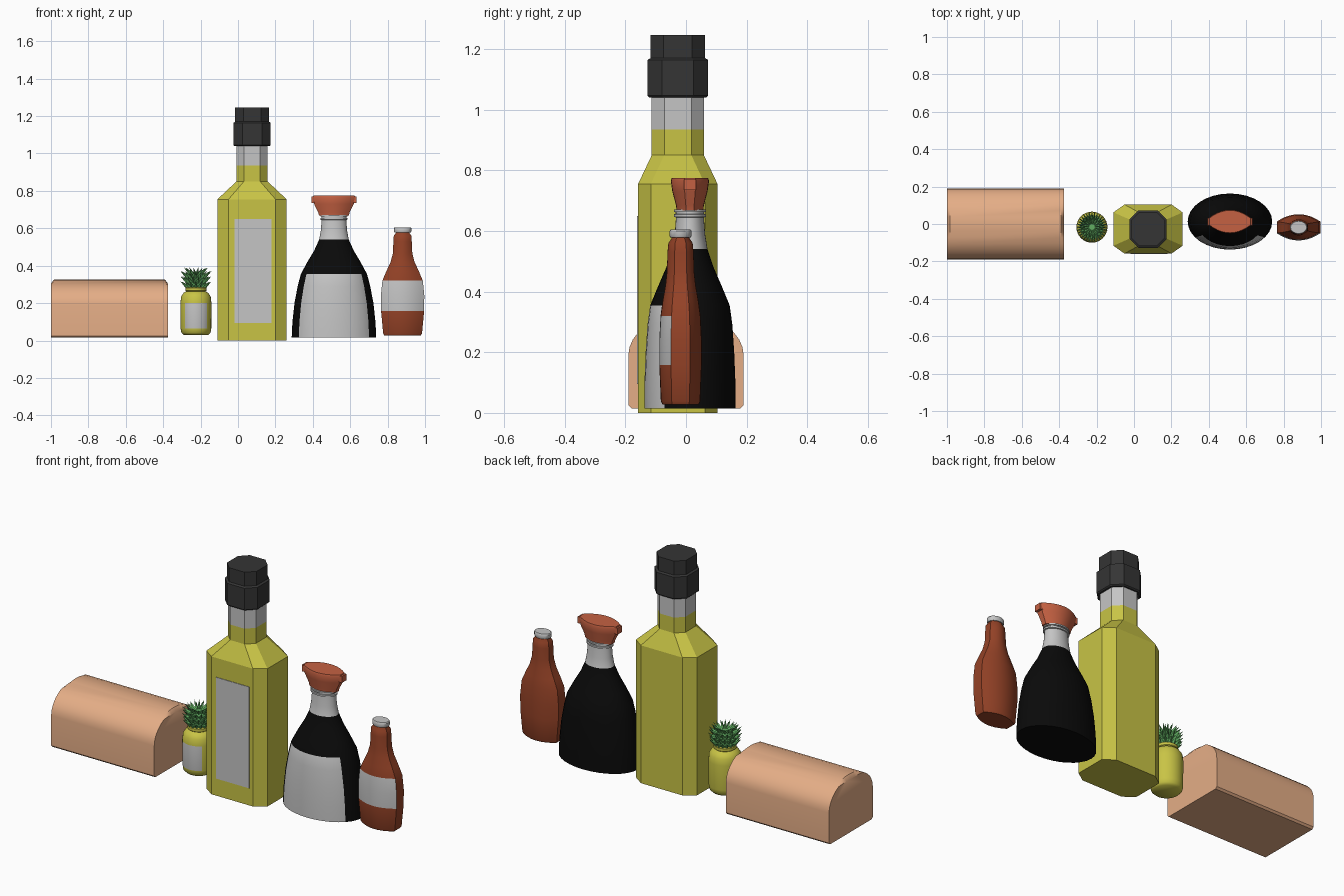
import bpy, bmesh, math
from mathutils import Vector, Matrix

old = bpy.data.objects.get("Cube")
if old:
    bpy.data.objects.remove(old, do_unlink=True)


def material(name, r, g, b):
    m = bpy.data.materials.new(name)
    m.use_nodes = True
    m.diffuse_color = (r, g, b, 1)
    bsdf = next(n for n in m.node_tree.nodes if n.type == 'BSDF_PRINCIPLED')
    bsdf.inputs["Base Color"].default_value = (r, g, b, 1)
    return m


TAN = material("tan crust", .78, .42, .24)
YELLOW = material("olive yellow", .58, .55, .06)
GREEN = material("leaf green", .12, .42, .12)
GREY = material("light grey", .56, .56, .56)
DARK = material("charcoal", .035, .035, .035)
BLACK = material("black", .003, .003, .003)
RED = material("brick red", .56, .12, .055)
BROWN = material("sauce brown", .30, .055, .02)


def finish(name, bm, mats, smooth=None):
    bmesh.ops.recalc_face_normals(bm, faces=bm.faces)
    me = bpy.data.meshes.new(name)
    bm.to_mesh(me)
    bm.free()
    for m in mats:
        me.materials.append(m)
    ob = bpy.data.objects.new(name, me)
    bpy.context.collection.objects.link(ob)
    if smooth:
        bpy.ops.object.select_all(action='DESELECT')
        ob.select_set(True)
        bpy.context.view_layer.objects.active = ob
        bpy.ops.object.shade_smooth_by_angle(angle=math.radians(smooth))
    return ob


# Unit cross-sections
def ellipse(n=32):
    return [(math.cos(2 * math.pi * i / n), math.sin(2 * math.pi * i / n)) for i in range(n)]


def octagon(k):
    return [(1, -k), (1, k), (k, 1), (-k, 1), (-1, k), (-1, -k), (-k, -1), (k, -1)]


def lens(end, n=10):
    # two shallow arcs joined by narrow flat ends
    half = [(1 - 2 * i / n, 1 - (1 - end) * abs(1 - 2 * i / n) ** 2) for i in range(n + 1)]
    return half + [(-x, -y) for x, y in half]


def loft(name, centre, rings, shape, bands, label=None, smooth=35):
    """rings: (z, half x, half y[, own shape]); bands: material per band;
    label: (material, band indices, front limit)."""
    mats = list(dict.fromkeys(bands + ([label[0]] if label else [])))
    bm = bmesh.new()
    loops = []
    for z, hx, hy, *own in rings:
        section = own[0] if own else shape
        loops.append([bm.verts.new((centre[0] + u * hx, centre[1] + v * hy, z)) for u, v in section])
    n = len(shape)
    for b, (lo, hi) in enumerate(zip(loops, loops[1:])):
        for i in range(n):
            j = (i + 1) % n
            f = bm.faces.new((lo[i], lo[j], hi[j], hi[i]))
            mid = (shape[i][1] + shape[j][1]) / 2
            tagged = label and b in label[1] and mid < -label[2]
            f.material_index = mats.index(label[0] if tagged else bands[b])
    bm.faces.new(loops[0]).material_index = mats.index(bands[0])
    bm.faces.new(loops[-1]).material_index = mats.index(bands[-1])
    return finish(name, bm, mats, smooth)


def box(name, lo, hi, mat):
    bm = bmesh.new()
    lo, hi = Vector(lo), Vector(hi)
    bmesh.ops.create_cube(bm, size=1, matrix=Matrix.Translation((lo + hi) / 2) @ Matrix.Diagonal((*(hi - lo), 1)))
    return finish(name, bm, [mat])


# Bread loaf: arched section, upper rim pulled in slightly at the ends
arch = [(-.18, .015), (-.19, .025)]
for i in range(17):
    a = math.pi * i / 16
    arch.append((-.19 * math.cos(a), .19 + .135 * math.sin(a)))
arch += [(.19, .025), (.18, .015)]
bm = bmesh.new()
stations = []
for x, top in ((-1, .305), (-.985, 1), (-.39, 1), (-.375, .305)):
    stations.append([bm.verts.new((x, y, min(z, top))) for y, z in arch])
for a, b in zip(stations, stations[1:]):
    for i in range(len(arch)):
        j = (i + 1) % len(arch)
        bm.faces.new((a[i], a[j], b[j], b[i]))
bm.faces.new(stations[0])
bm.faces.new(stations[-1])
finish("bread_loaf", bm, [TAN], 40)

# Pineapple jar
jar = (-.225, -.017)
loft("pineapple_jar", jar,
     [(z, r, r) for z, r in ((.03, .066), (.042, .078), (.065, .082), (.2, .083), (.235, .079),
                             (.255, .066), (.263, .052), (.267, .057), (.282, .057), (.286, .048))],
     ellipse(), [YELLOW] * 9, (GREY, [2], .7), 50)
loft("crown_core", jar, [(.28, .045, .045), (.33, .05, .05), (.36, .03, .03)], ellipse(16), [GREEN] * 2)

# Crown leaves: rings of outward pointing spikes
bm = bmesh.new()
for tier, (z, r, out, up) in enumerate(((.283, .04, .042, .032), (.31, .04, .045, .034),
                                        (.335, .038, .045, .036), (.35, .02, .045, .04))):
    for k in range(16):
        turn = Matrix.Rotation(math.tau * (k + tier % 2 / 2) / 16, 4, 'Z')
        place = Matrix.Translation((*jar, z)) @ turn
        pts = [(r, -.011, 0), (r + .012, 0, -.006), (r, .011, 0), (r - .004, 0, .012), (r + out, 0, up)]
        vs = [bm.verts.new(place @ Vector(p)) for p in pts]
        bm.faces.new(vs[:4])
        for i in range(4):
            bm.faces.new((vs[i], vs[(i + 1) % 4], vs[4]))
finish("crown_leaves", bm, [GREEN])

# Oil bottle with faceted cap and front label
oil = (.075, -.027)
wide, slim = octagon(.68), octagon(.52)
loft("oil_bottle", oil,
     [(0, .185, .131, wide), (.755, .185, .131, wide), (.85, .084, .086, slim),
      (.935, .084, .086, slim), (1.05, .084, .086, slim)],
     wide, [YELLOW] * 3 + [GREY], smooth=None)
loft("oil_cap", oil,
     [(1.04, .094, .094), (1.046, .1, .1), (1.164, .1, .1), (1.17, .09, .09), (1.247, .09, .09)],
     slim, [DARK] * 4, smooth=None)
box("oil_label", (-.02, -.161, .095), (.18, -.157, .65), GREY)

# Soy sauce bottle
soy = (.513, .013)
loft("soy_bottle", soy,
     [(.015, .226, .15), (.1, .222, .15), (.2, .211, .146), (.29, .194, .14), (.355, .177, .131),
      (.42, .142, .104), (.48, .106, .078), (.54, .079, .058), (.59, .07, .05), (.645, .066, .046),
      (.646, .073, .053), (.655, .073, .053), (.656, .066, .047), (.662, .066, .047),
      (.663, .073, .053), (.671, .073, .053)],
     ellipse(), [BLACK] * 7 + [GREY] * 8, (GREY, [0, 1, 2, 3], .55))
loft("soy_cap", soy,
     [(.668, .08, .044), (.685, .084, .046), (.73, .106, .058), (.765, .114, .063), (.775, .11, .06)],
     lens(.3), [RED] * 4)
for side, name in ((-1, "cap_lug_right"), (1, "cap_lug_left")):
    xs = sorted((soy[0] + side * .09, soy[0] + side * .121))
    box(name, (xs[0], soy[1] - .02, .735), (xs[1], soy[1] + .02, .77), RED)

# Hot sauce bottle
hot = (.88, -.018)
loft("hot_sauce_bottle", hot,
     [(.028, .098, .06), (.038, .104, .065), (.158, .115, .07), (.24, .116, .07), (.32, .108, .066),
      (.37, .087, .059), (.42, .064, .05), (.465, .052, .045), (.53, .049, .043), (.56, .047, .04),
      (.575, .036, .03), (.585, .036, .03)],
     lens(.45), [BROWN] * 11, (GREY, [2, 3], .3), 40)
loft("hot_sauce_cap", hot, [(.578, .044, .034), (.583, .047, .036), (.6, .047, .036), (.605, .043, .033)],
     ellipse(16), [GREY] * 3)
